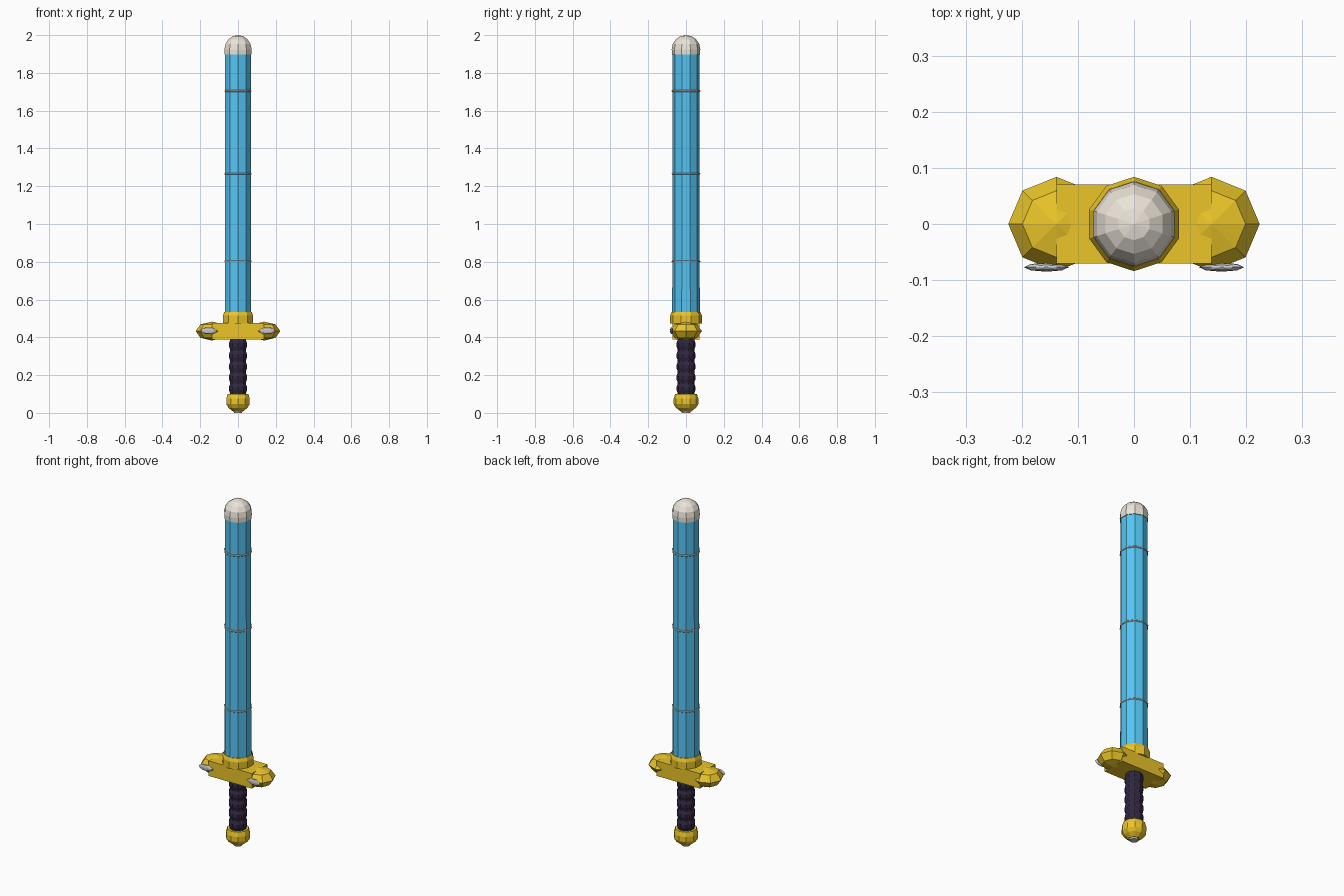
import bpy, bmesh, math

if "Cube" in bpy.data.objects:
    bpy.data.objects.remove(bpy.data.objects["Cube"])


def mat(name, rgb):
    m = bpy.data.materials.new(name)
    m.diffuse_color = (*rgb, 1)
    m.use_nodes = True
    m.node_tree.nodes["Principled BSDF"].inputs["Base Color"].default_value = m.diffuse_color
    return m


GOLD = mat("gold", (0.83, 0.56, 0.022))
BLUE = mat("blue", (0.09, 0.56, 0.90))
WRAP = mat("dark_wrap", (0.03, 0.02, 0.05))
IVORY = mat("ivory", (0.83, 0.77, 0.68))


def lathe(name, profile, sides, material=None):
    """Closed solid turned around z from (radius, z) points, first corner on +y."""
    bm = bmesh.new()
    rings = []
    for r, z in profile:
        if r == 0:
            rings.append([bm.verts.new((0, 0, z))])
        else:
            angles = [math.pi / 2 + math.tau * i / sides for i in range(sides)]
            rings.append([bm.verts.new((r * math.cos(a), r * math.sin(a), z)) for a in angles])
    for low, high in zip(rings, rings[1:]):
        for i in range(sides):
            j = (i + 1) % sides
            if len(high) == 1:
                bm.faces.new((low[i], low[j], high[0]))
            else:
                bm.faces.new((low[i], low[j], high[j], high[i]))
    for ring in (rings[0], rings[-1]):
        if len(ring) > 1:
            bm.faces.new(ring)
    bmesh.ops.recalc_face_normals(bm, faces=bm.faces)
    me = bpy.data.meshes.new(name)
    bm.to_mesh(me)
    bm.free()
    ob = bpy.data.objects.new(name, me)
    bpy.context.collection.objects.link(ob)
    if material:
        me.materials.append(material)
    return ob


def ball(name, loc, radii, segments, rings, material=None):
    bpy.ops.mesh.primitive_uv_sphere_add(segments=segments, ring_count=rings, radius=1, location=loc)
    ob = bpy.context.object
    ob.name = name
    ob.scale = radii
    if material:
        ob.data.materials.append(material)
    return ob


# pommel with a small metal stud underneath
lathe("pommel", [(0.028, 0.008), (0.053, 0.027), (0.065, 0.046), (0.065, 0.075), (0.058, 0.1)], 10, GOLD)
lathe("pommel_stud", [(0.022, 0), (0.026, 0.012)], 10)

# ribbed grip
grip = [(0.044, 0.095)]
for i in range(5):
    z = 0.1 + i * 0.058
    grip += [(0.044, z + 0.004), (0.050, z + 0.02), (0.050, z + 0.038), (0.044, z + 0.054)]
grip.append((0.044, 0.395))
lathe("grip", grip, 10, WRAP)

# crossguard bar
bpy.ops.mesh.primitive_cube_add(size=1, location=(0, 0, 0.433))
bar = bpy.context.object
bar.name = "guard_bar"
bar.scale = (0.276, 0.141, 0.087)
bar.data.materials.append(GOLD)

# faceted guard ends with flat studs on the front
for side, s in (("left", -1), ("right", 1)):
    ball(f"guard_end_{side}", (s * 0.138, 0, 0.433), (0.086, 0.084, 0.050), 8, 4, GOLD)
    ball(f"guard_stud_{side}", (s * 0.156, -0.077, 0.435), (0.040, 0.008, 0.018), 8, 6)

# collar
lathe("collar", [(0.084, 0.472), (0.084, 0.515), (0.076, 0.535)], 10, GOLD)

# round blade
lathe("blade", [(0.073, 0.52), (0.071, 1.91)], 10, BLUE)

# thin bands around the blade
for i, z in enumerate((0.802, 1.266, 1.704)):
    lathe(f"blade_band_{i + 1}", [(0.072, z - 0.005), (0.0755, z - 0.002),
                                  (0.0755, z + 0.002), (0.072, z + 0.005)], 10)

# domed tip
dome = [(0.075, 1.897), (0.0755, 1.925)]
dome += [(0.0755 * math.cos(a), 1.925 + 0.075 * math.sin(a))
         for a in (math.radians(d) for d in (22.5, 45, 67.5))]
lathe("blade_tip", dome + [(0, 2.0)], 10, IVORY)
